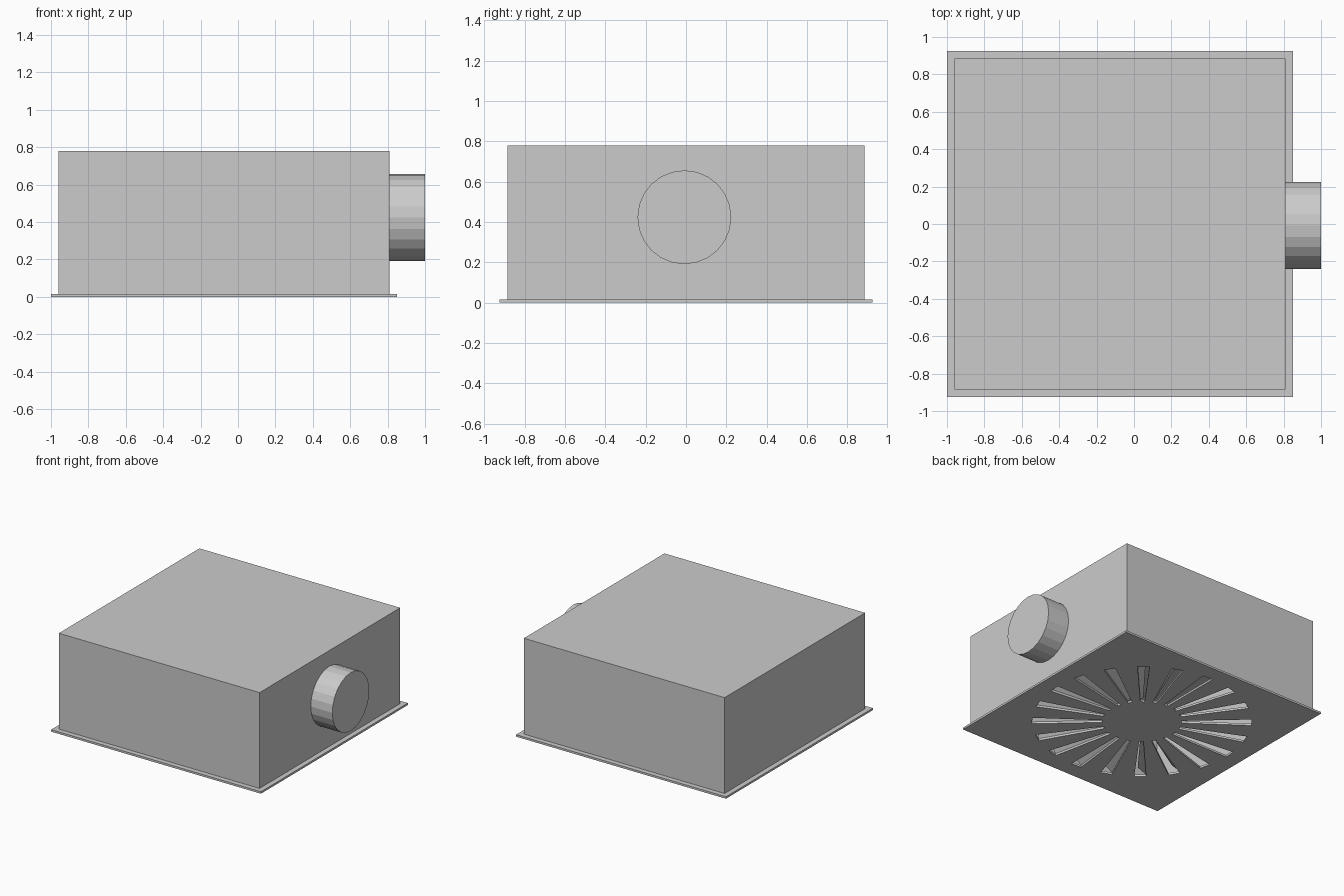
import bpy, bmesh
from math import radians, cos, sin, pi
from mathutils import Vector, Matrix

if "Cube" in bpy.data.objects:
    bpy.data.objects.remove(bpy.data.objects["Cube"])

CX = -0.075                      # centre of plate and box in x
PLATE_T = 0.016
SLOTS, SLOT_ANGLE = 20, radians(6.2)
R_IN, R_OUT = 0.29, 0.80
FLAP_TILT = radians(45)


def finish(bm, name):
    mesh = bpy.data.meshes.new(name)
    bm.to_mesh(mesh)
    bm.free()
    obj = bpy.data.objects.new(name, mesh)
    bpy.context.collection.objects.link(obj)
    return obj


def polar(r, a, z=0.0):
    return Vector((CX + r * cos(a), r * sin(a), z))


def add_loop(bm, points):
    vs = [bm.verts.new(p) for p in points]
    return [bm.edges.new((vs[i], vs[(i + 1) % len(vs)])) for i in range(len(vs))]


# Face plate with a ring of radial wedge slots
bm = bmesh.new()
h = 0.925
edges = add_loop(bm, [(CX + sx * h, sy * h, 0) for sx, sy in ((-1, -1), (1, -1), (1, 1), (-1, 1))])
for k in range(SLOTS):
    a1 = 2 * pi * k / SLOTS
    a0 = a1 - SLOT_ANGLE
    edges += add_loop(bm, [polar(R_IN, a0), polar(R_OUT, a0), polar(R_OUT, a1), polar(R_IN, a1)])
bmesh.ops.triangle_fill(bm, use_beauty=True, use_dissolve=False, edges=edges)
ext = bmesh.ops.extrude_face_region(bm, geom=bm.faces[:], use_keep_orig=True)
top = [g for g in ext["geom"] if isinstance(g, bmesh.types.BMVert)]
bmesh.ops.translate(bm, verts=top, vec=(0, 0, PLATE_T))
bmesh.ops.recalc_face_normals(bm, faces=bm.faces[:])
finish(bm, "slotted_face_plate")

# Swirl vanes: flaps bent up from one edge of each slot
bm = bmesh.new()
for k in range(SLOTS):
    a0 = 2 * pi * k / SLOTS - SLOT_ANGLE
    lean = Vector((-sin(a0) * cos(FLAP_TILT), cos(a0) * cos(FLAP_TILT), sin(FLAP_TILT)))
    pts = [polar(r, a0, PLATE_T) + lean * (r * SLOT_ANGLE * s)
           for r, s in ((R_IN, 0), (R_IN, 1), (R_OUT, 1), (R_OUT, 0))]
    bm.faces.new([bm.verts.new(p) for p in pts])
finish(bm, "swirl_vanes")

# Plenum box, open underneath behind the slots
bm = bmesh.new()
z0, z1 = PLATE_T, 0.78
bmesh.ops.create_cube(bm, size=1, matrix=Matrix.Translation((CX, 0, (z0 + z1) / 2))
                      @ Matrix.Diagonal((1.77, 1.77, z1 - z0, 1)))
bottom = [f for f in bm.faces if f.normal.z < -0.5]
bmesh.ops.delete(bm, geom=bottom, context='FACES_ONLY')
finish(bm, "plenum_box")

# Round duct spigot on the right side
bm = bmesh.new()
bmesh.ops.create_cone(bm, cap_ends=True, segments=24, radius1=0.2325, radius2=0.2325, depth=0.19,
                      matrix=Matrix.Translation((0.905, -0.008, 0.423)) @ Matrix.Rotation(pi / 2, 4, 'Y'))
finish(bm, "duct_spigot")
